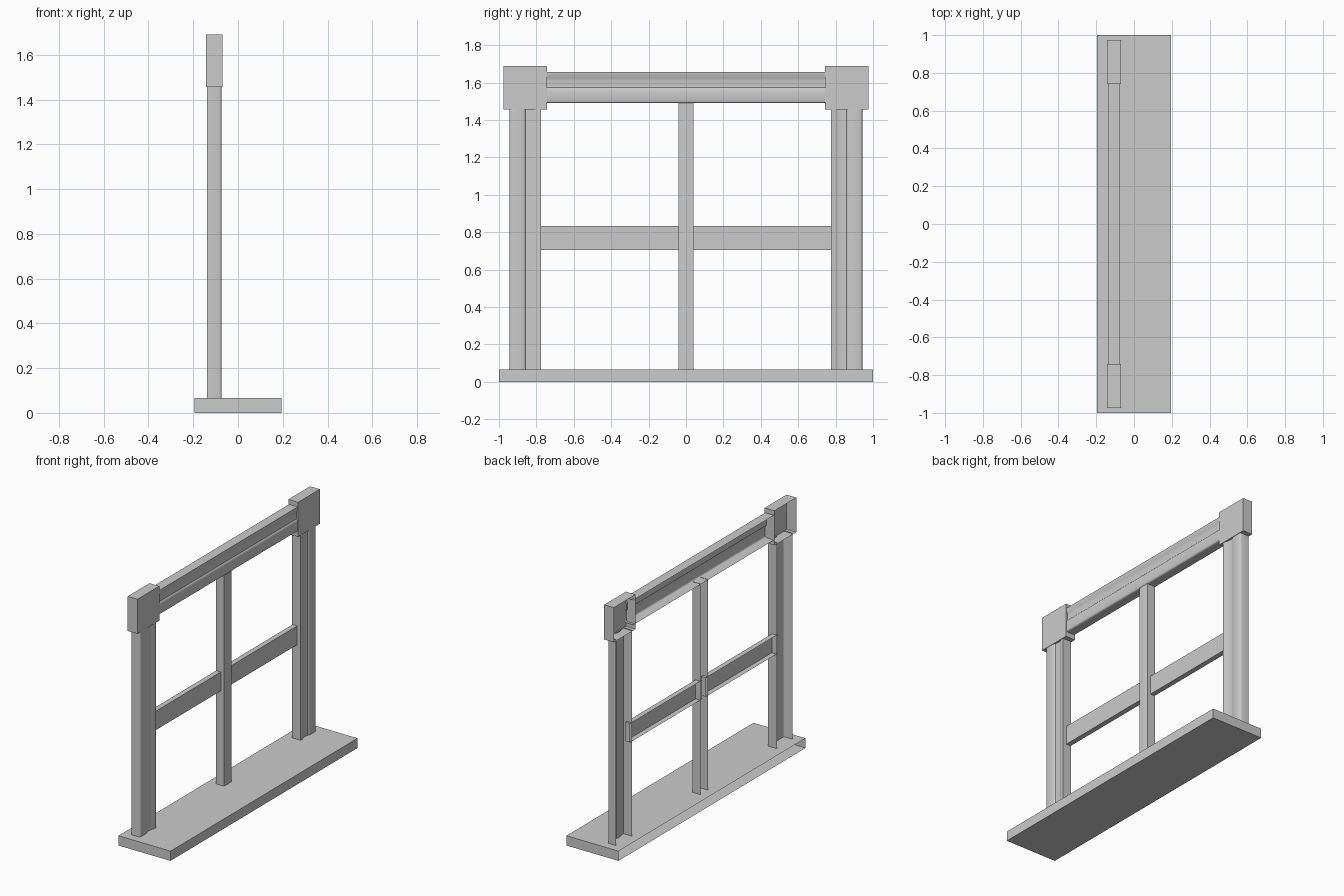
import bpy, bmesh

if "Cube" in bpy.data.objects:
    bpy.data.objects.remove(bpy.data.objects["Cube"])


def finish(name, bm, smooth=False):
    mesh = bpy.data.meshes.new(name)
    bm.to_mesh(mesh)
    bm.free()
    obj = bpy.data.objects.new(name, mesh)
    bpy.context.collection.objects.link(obj)
    if smooth:
        bpy.ops.object.select_all(action='DESELECT')
        obj.select_set(True)
        bpy.context.view_layer.objects.active = obj
        bpy.ops.object.shade_smooth_by_angle(angle=0.7)
    return obj


def open_box(name, x, y, z):
    """Box whose wall-side (-x) face is left open."""
    bm = bmesh.new()
    bmesh.ops.create_cube(bm, size=1)
    for v in bm.verts:
        v.co = [r[0] + (c + 0.5) * (r[1] - r[0]) for r, c in zip((x, y, z), v.co)]
    bm.normal_update()
    back = [f for f in bm.faces if f.normal.x < -0.9]
    bmesh.ops.delete(bm, geom=back, context='FACES')
    return finish(name, bm)


def moulding(name, profile, place, start, end):
    """Sweep an open (across, depth) profile in a straight line."""
    bm = bmesh.new()
    rows = [[bm.verts.new(place(u, x, t)) for u, x in profile] for t in (start, end)]
    for i in range(len(profile) - 1):
        bm.faces.new((rows[0][i], rows[0][i + 1], rows[1][i + 1], rows[1][i]))
    bm.normal_update()
    # make the show side face +x
    if sum(f.normal.x * f.calc_area() for f in bm.faces) < 0:
        bmesh.ops.reverse_faces(bm, faces=bm.faces[:])
    return finish(name, bm, smooth=True)


# Casing profile: rounded outer edge, flat, shallow cove, inner flat
casing = [(0, -0.138), (0, -0.085), (0.002, -0.079), (0.005, -0.075), (0.01, -0.073),
          (0.07, -0.073), (0.079, -0.076), (0.085, -0.082), (0.12, -0.083),
          (0.135, -0.08), (0.147, -0.074), (0.168, -0.073), (0.168, -0.138)]
# Centre bar profile: flat with a faint middle bead
bar = [(-0.04, -0.138), (-0.04, -0.077), (-0.012, -0.077), (0, -0.075),
       (0.012, -0.077), (0.04, -0.077), (0.04, -0.138)]

# Sill
open_box("sill", (-0.195, 0.195), (-1, 1), (0, 0.066))

# Side posts, corner blocks and cross bars, mirrored about the centre
for side, s in (("left", -1), ("right", 1)):
    moulding("post_" + side, casing,
             lambda u, x, t, s=s: (x, s * (0.943 - u), t), 0.066, 1.46)
    open_box("corner_block_" + side, (-0.143, -0.07),
             sorted((s * 0.742, s * 0.975)), (1.456, 1.69))
    open_box("cross_bar_" + side, (-0.135, -0.1),
             sorted((s * 0.02, s * 0.79)), (0.705, 0.833))

# Header between the corner blocks
moulding("header", casing, lambda u, x, t: (x, t, 1.49 + u), -0.76, 0.76)

# Central upright
moulding("centre_upright", bar, lambda u, x, t: (x, u, t), 0.066, 1.492)
